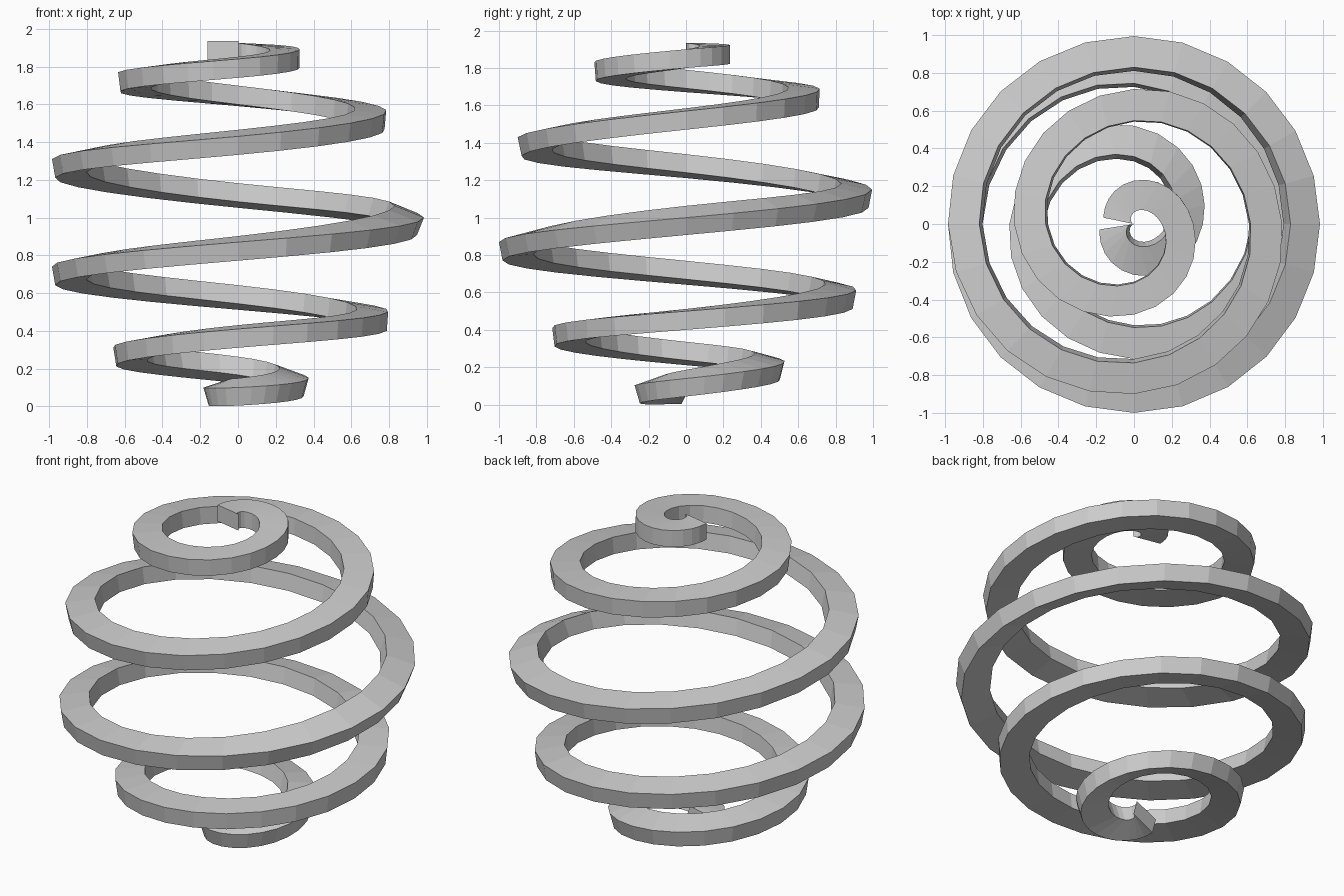
import bpy, bmesh
from math import sin, cos, pi, radians

if "Cube" in bpy.data.objects:
    bpy.data.objects.remove(bpy.data.objects["Cube"])

# Profile of the coil, one value per quarter turn (5 turns, counter-clockwise going up)
OUTER = [.18, .27, .365, .52, .66, .715, .795, .91, .985, 1.0, .985, .995, .985,
         .90, .785, .715, .635, .48, .315, .23, .16]
TOP = [.10, .10, .14, .22, .31, .41, .50, .61, .74, .87, 1.0, 1.15, 1.31,
       1.43, 1.57, 1.69, 1.77, 1.84, 1.90, 1.925, 1.935]
ROLL = [17, 17, 16, 15, 9, 7, 4, 11, 10, 11, 22, 11, 10, 12, 5, 3, 7, 4, 0, 0, 0]
WIDTH, HEIGHT, STEPS = .168, .1, 6


def sample(tab, k):
    """Smooth (Catmull-Rom) lookup in a quarter-turn table."""
    i = min(int(k), len(tab) - 2)
    f = k - i
    p = [tab[max(0, min(len(tab) - 1, i + d))] for d in (-1, 0, 1, 2)]
    return p[1] + .5 * f * (p[2] - p[0] + f * (2*p[0] - 5*p[1] + 4*p[2] - p[3]
                            + f * (3*(p[1] - p[2]) + p[3] - p[0])))


# Rectangular band swept along the spherical spiral
bm = bmesh.new()
rings = []
stations = [.1] + [i / STEPS for i in range(1, 20 * STEPS)] + [19.87]
for k in stations:
    r, z, roll = sample(OUTER, k), sample(TOP, k), radians(sample(ROLL, k))
    a = pi + k * pi / 2
    c, s = cos(roll), sin(roll)
    ring = []
    for u, v in ((0, 0), (-WIDTH, 0), (-WIDTH, -HEIGHT), (0, -HEIGHT)):
        rad = r + u * c + v * s
        ring.append(bm.verts.new((rad * cos(a), rad * sin(a), z - u * s + v * c)))
    rings.append(ring)
for p, q in zip(rings, rings[1:]):
    for j in range(4):
        n = (j + 1) % 4
        bm.faces.new((p[j], p[n], q[n], q[j]))
bm.faces.new(rings[0])
bm.faces.new(rings[-1][::-1])
bmesh.ops.recalc_face_normals(bm, faces=bm.faces)
mesh = bpy.data.meshes.new("spiral_band")
bm.to_mesh(mesh)
bm.free()
obj = bpy.data.objects.new("spiral_band", mesh)
bpy.context.collection.objects.link(obj)
